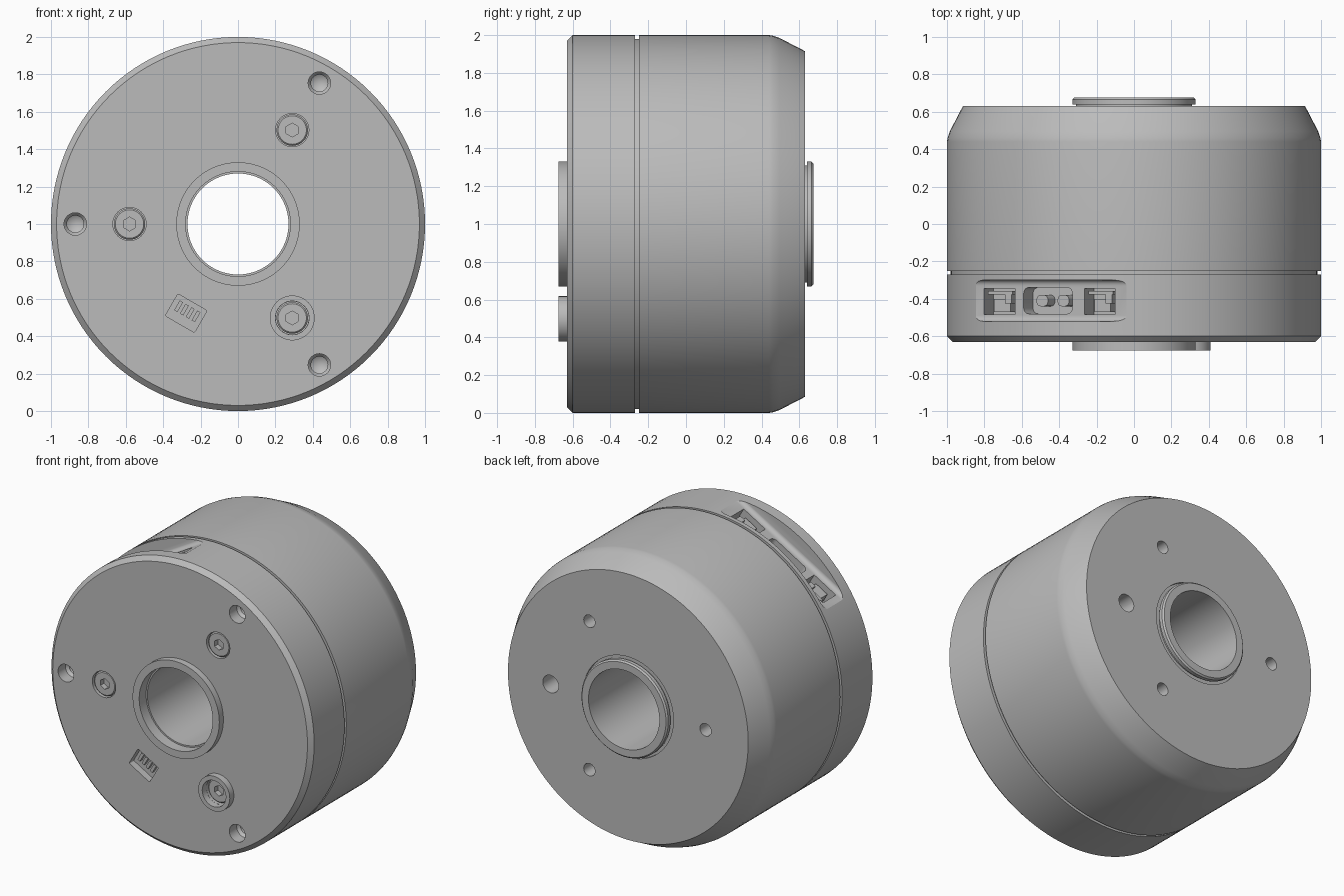
import bpy, bmesh
from math import sin, cos, pi, radians
from mathutils import Matrix, Vector

cube = bpy.data.objects.get("Cube")
if cube:
    bpy.data.objects.remove(cube, do_unlink=True)

grey = bpy.data.materials.new("machined_grey")
grey.use_nodes = True
grey.diffuse_color = (0.5, 0.5, 0.5, 1)
grey.node_tree.nodes["Principled BSDF"].inputs["Base Color"].default_value = (0.5, 0.5, 0.5, 1)

CENTRE = Matrix.Translation((0, 0, 1))
# Frame of the connector panel: local x runs along the flat, local z points outward
PANEL = CENTRE @ Matrix.Rotation(radians(-30), 4, 'Y')


def finish(name, bm):
    bmesh.ops.recalc_face_normals(bm, faces=bm.faces)
    mesh = bpy.data.meshes.new(name)
    bm.to_mesh(mesh)
    bm.free()
    mesh.materials.append(grey)
    ob = bpy.data.objects.new(name, mesh)
    bpy.context.collection.objects.link(ob)
    return ob


def lathe(name, profile, x=0, z=0, segs=32):
    """Turn (radius, y) points around an axis parallel to y."""
    bm = bmesh.new()
    rings = []
    for r, y in profile:
        rings.append([bm.verts.new((x + r * sin(2 * pi * i / segs), y,
                                    1 + z + r * cos(2 * pi * i / segs)))
                      for i in range(segs)])
    pairs = list(zip(rings, rings[1:]))
    if profile[0][0] > 0:
        pairs.append((rings[-1], rings[0]))
    for a, b in pairs:
        for i in range(segs):
            j = (i + 1) % segs
            bm.faces.new((a[i], a[j], b[j], b[i]))
    bmesh.ops.remove_doubles(bm, verts=bm.verts, dist=1e-5)
    return finish(name, bm)


def rod(name, r, y0, y1, x=0, z=0, segs=32):
    return lathe(name, [(0, y0), (r, y0), (r, y1), (0, y1)], x, z, segs)


def box(name, frame, centre, size, bevel=0, axis=2, bottom=False):
    """Box in a local frame, optionally rounding the edges along one axis."""
    bm = bmesh.new()
    bmesh.ops.create_cube(bm, size=1, matrix=Matrix.Diagonal((*size, 1)))
    if bevel:
        edges = []
        for e in bm.edges:
            a, b = (v.co for v in e.verts)
            along = abs((a - b)[axis]) > 1e-4
            if along and (not bottom or max(a.z, b.z) < 0):
                edges.append(e)
        bmesh.ops.bevel(bm, geom=edges, offset=bevel, segments=5, profile=0.5,
                        affect='EDGES')
    bm.transform(frame @ Matrix.Translation(Vector(centre)))
    return finish(name, bm)


def cut(target, cutters):
    bpy.context.view_layer.objects.active = target
    for c in cutters:
        c.hide_render = True
        mod = target.modifiers.new("cut", 'BOOLEAN')
        mod.operation = 'DIFFERENCE'
        mod.solver = 'EXACT'
        mod.object = c
        bpy.ops.object.modifier_apply(modifier=mod.name)
        bpy.data.objects.remove(c, do_unlink=True)


def polar(radius, degrees):
    return radius * cos(radians(degrees)), radius * sin(radians(degrees))


parts = []

# Front cover with raised collar and neck forming the seam groove
cover = lathe("front_cover", [
    (0.27, -0.25), (0.27, -0.6), (0.28, -0.6), (0.28, -0.675), (0.33, -0.675),
    (0.33, -0.63), (0.97, -0.63), (1, -0.6), (1, -0.27), (0.98, -0.27),
    (0.98, -0.25)], segs=128)

# Rear housing with tapered shoulder, moat and collar
housing = lathe("rear_housing", [
    (0.27, -0.25), (1, -0.25), (1, 0.44), (0.997, 0.46), (0.985, 0.495),
    (0.915, 0.63), (0.345, 0.63), (0.345, 0.615), (0.31, 0.615), (0.31, 0.64),
    (0.33, 0.64), (0.33, 0.665), (0.32, 0.675), (0.27, 0.675)], segs=128)

# Front mounting holes and screw seats
cutters = []
for a in (60, 180, 300):
    x, z = polar(0.87, a)
    cutters.append(lathe("hole_cutter", [(0, -0.7), (0.06, -0.7), (0.06, -0.55),
                                         (0.045, -0.53), (0.045, -0.45), (0, -0.42)], x, z))
    x, z = polar(0.58, a)
    cutters.append(rod("seat_cutter", 0.089, -0.7, -0.58, x, z))

# Switch window in the cover
WINDOW = Matrix.Translation((-0.277, -0.63, 0.523)) @ Matrix.Rotation(radians(30), 4, 'Y')
cutters.append(box("window_cutter", WINDOW, (0, 0, 0), (0.18, 0.1, 0.135), 0.008, 1))

# Flat connector pocket with three openings
FLOOR = 0.885
cutters.append(box("pocket_cutter", PANEL, (0, -0.41, FLOOR + 0.15),
                   (1.2, 0.22, 0.3), 0.03, 0, True))
SOCKETS = (-0.32, 0.3)
for t in SOCKETS:
    cutters.append(box("socket_cutter", PANEL, (t, -0.415, FLOOR - 0.03),
                       (0.19, 0.14, 0.14)))
cutters.append(box("slot_cutter", PANEL, (-0.02, -0.41, FLOOR - 0.03),
                   (0.3, 0.14, 0.14), 0.03))
cut(cover, cutters)

# Rear threaded holes and one larger locating hole
cutters = []
for a, r in ((60, 0.043), (180, 0.043), (300, 0.043), (0, 0.06)):
    x, z = polar(0.59, a)
    cutters.append(rod("rear_hole_cutter", r, 0.45, 0.7, x, z))
cut(housing, cutters)
parts += [cover, housing]

# Cap screws with hexagon sockets
for n, a in enumerate((60, 180, 300)):
    x, z = polar(0.58, a)
    screw = lathe(f"cap_screw_{n + 1}", [(0, -0.622), (0.076, -0.622), (0.084, -0.614),
                                         (0.084, -0.57), (0, -0.57)], x, z)
    cut(screw, [rod("hex_cutter", 0.037, -0.7, -0.585, x, z, 6)])
    parts.append(screw)

# Raised boss around the lower screw
x, z = polar(0.58, 300)
parts.append(lathe("screw_boss", [(0.09, -0.675), (0.12, -0.675), (0.12, -0.62),
                                  (0.09, -0.62)], x, z, 48))

# Small switches inside the window
for i in range(4):
    parts.append(box(f"switch_{i + 1}", WINDOW, (-0.054 + 0.036 * i, 0.04, 0.012),
                     (0.02, 0.03, 0.06)))

# Socket inserts: a tongue, a key bar and a side latch
for n, t in enumerate(SOCKETS):
    for k, (dt, dy, w, d, h) in enumerate(((0, -0.02, 0.1, 0.07, 0.07),
                                           (0, 0.048, 0.15, 0.02, 0.09),
                                           (0.05, 0.015, 0.04, 0.05, 0.09))):
        parts.append(box(f"socket_{n + 1}_insert_{k + 1}", PANEL,
                         (t + dt, -0.415 + dy, FLOOR - 0.1 + h / 2), (w, d, h)))

# Rounded contacts in the central slot
for n, t in enumerate((-0.07, 0.06)):
    parts.append(box(f"slot_contact_{n + 1}", PANEL, (t, -0.41, FLOOR - 0.065),
                     (0.07, 0.06, 0.08), 0.025))

# Smooth shading with crisp machined edges
for ob in bpy.context.view_layer.objects:
    ob.select_set(ob in parts)
bpy.context.view_layer.objects.active = cover
bpy.ops.object.shade_smooth_by_angle(angle=radians(25))
